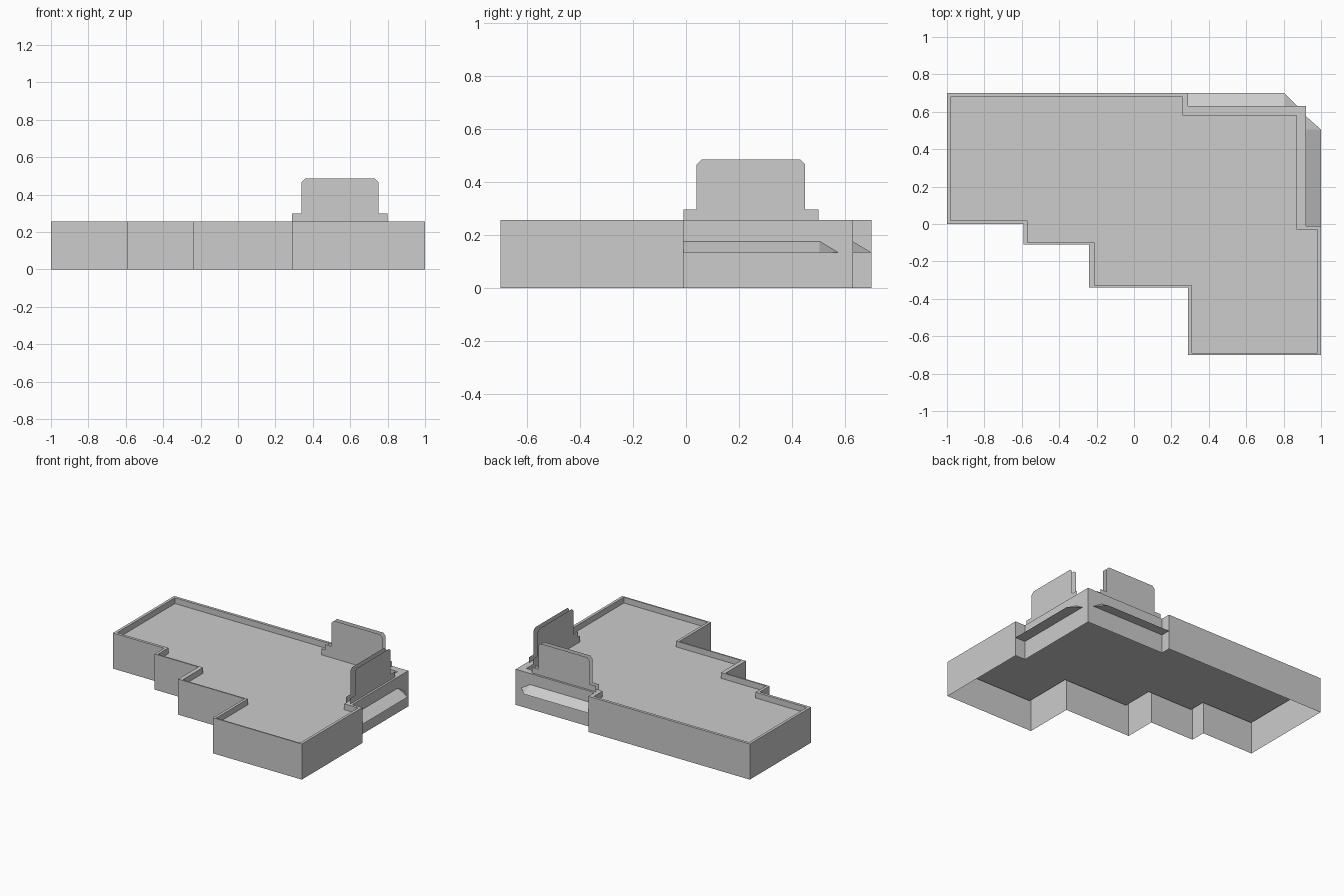
import bpy, bmesh

if "Cube" in bpy.data.objects:
    bpy.data.objects.remove(bpy.data.objects["Cube"])

grey = bpy.data.materials.new("light_grey")
grey.diffuse_color = (0.604, 0.604, 0.604, 1)
grey.use_nodes = True
grey.node_tree.nodes["Principled BSDF"].inputs["Base Color"].default_value = grey.diffuse_color


def make(name, verts, faces, fix_normals=False):
    mesh = bpy.data.meshes.new(name)
    mesh.from_pydata(verts, [], faces)
    if fix_normals:
        bm = bmesh.new()
        bm.from_mesh(mesh)
        bmesh.ops.recalc_face_normals(bm, faces=bm.faces)
        bm.to_mesh(bm and mesh)
        bm.free()
    mesh.materials.append(grey)
    obj = bpy.data.objects.new(name, mesh)
    bpy.context.collection.objects.link(obj)
    return obj


TOP, ROOF = 0.257, 0.215

# Stepped footprint (counter-clockwise) and the inner edge of the parapet
outer = [(-1, 0), (-.59, 0), (-.59, -.11), (-.24, -.11), (-.24, -.34), (.29, -.34), (.29, -.70),
         (1, -.70), (1, -.01), (.92, -.01), (.92, .63), (.29, .63), (.29, .70), (-1, .70)]
inner = [(-.98, .02), (-.57, .02), (-.57, -.10), (-.21, -.10), (-.21, -.33), (.31, -.33), (.31, -.69),
         (.98, -.69), (.98, -.03), (.87, -.03), (.87, .58), (.26, .58), (.26, .68), (-.98, .68)]
n = len(outer)

# Walls: outside, parapet top and parapet inside; open underneath
verts = []
for loop, z in ((outer, 0), (outer, TOP), (inner, TOP), (inner, ROOF)):
    verts += [(x, y, z) for x, y in loop]
faces = [(r * n + i, r * n + (i + 1) % n, (r + 1) * n + (i + 1) % n, (r + 1) * n + i)
         for r in range(3) for i in range(n)]
make("building_walls", verts, faces)

# Sunken flat roof
make("flat_roof", [(x, y, ROOF) for x, y in inner], [tuple(range(n))])


# Places (along, out, height) on the back wall or on the right wall
def on_back(u, d, z):
    return (u, .63 + d, z)


def on_right(u, d, z):
    return (.92 + d, u - .30, z)


# Stepped sign outline with clipped top corners
half = [(.255, TOP), (.255, .298), (.205, .298), (.205, .467), (.185, .487)]
sign = [(.545 + u, z) for u, z in half] + [(.545 - u, z) for u, z in reversed(half)]

for side, place, depth in (("back", on_back, .07), ("right", on_right, .08)):
    # Awning with a hipped end near the building corner
    u0, u1, u2 = .29, .805, .875
    pts = [(u0, 0, .135), (u0, depth, .135), (u0, 0, .177),
           (u1, depth, .135), (u1, 0, .177), (u2, 0, .135)]
    make(side + "_awning", [place(*p) for p in pts],
         [(0, 1, 2), (1, 3, 4, 2), (3, 5, 4), (0, 5, 3, 1), (0, 2, 4, 5)], True)

    # Two parallel sheets form each roof sign
    for part, d in (("outer", -.015), ("inner", -.05)):
        order = list(range(len(sign)))
        if (part == "outer") == (side == "right"):
            order.reverse()
        if side == "right":
            order.reverse()
        make(f"{side}_sign_{part}_sheet", [place(u, d, z) for u, z in sign], [tuple(order)])
